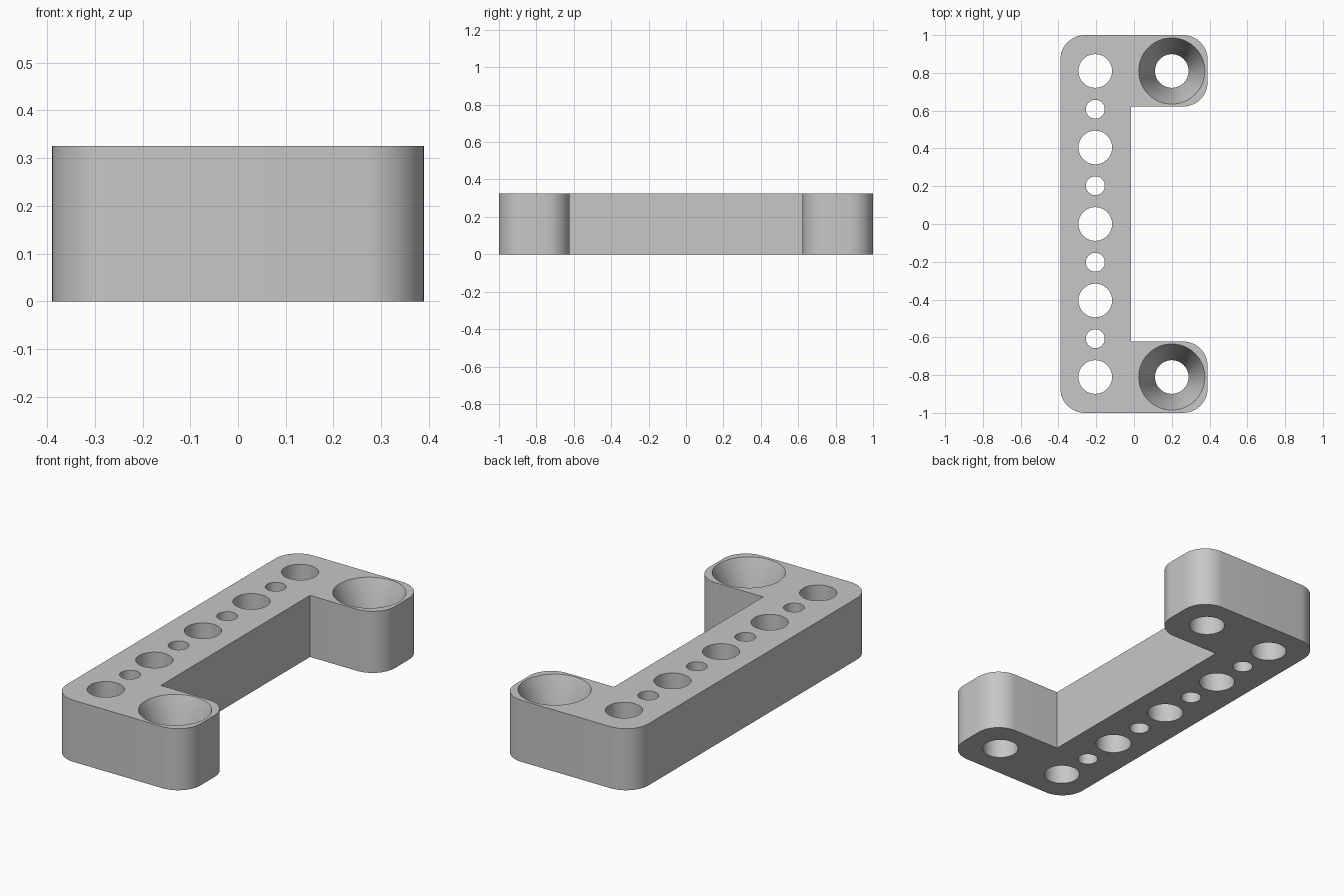
import bpy, bmesh, math

if "Cube" in bpy.data.objects:
    bpy.data.objects.remove(bpy.data.objects["Cube"], do_unlink=True)

WIDTH, LENGTH, HEIGHT = 0.39, 1.0, 0.325      # half width, half length, full height
INNER_X, INNER_Y = -0.015, 0.622              # edges of the recess between the arms
CORNER = 0.13
HOLE_X, ARM_HOLE_X, END_Y = -0.205, 0.2, 0.81
BIG, SMALL, SINK, SINK_DEPTH = 0.089, 0.05, 0.175, 0.22

# Single grey material
grey = bpy.data.materials.new("plain_grey")
grey.use_nodes = True
grey.diffuse_color = (0.57, 0.57, 0.57, 1)
grey.node_tree.nodes["Principled BSDF"].inputs["Base Color"].default_value = grey.diffuse_color


def make_object(name, bm):
    bmesh.ops.recalc_face_normals(bm, faces=bm.faces)
    mesh = bpy.data.meshes.new(name)
    bm.to_mesh(mesh)
    bm.free()
    mesh.materials.append(grey)
    obj = bpy.data.objects.new(name, mesh)
    bpy.context.collection.objects.link(obj)
    return obj


def rounded(cx, cy, start, steps=12):
    """Quarter-circle corner, counter-clockwise from the start angle."""
    angles = [math.radians(start + 90 * i / steps) for i in range(steps + 1)]
    return [(cx + CORNER * math.cos(a), cy + CORNER * math.sin(a)) for a in angles]


def add_lathe(bm, x, y, rings, sides=64):
    """Closed turned solid through (radius, height) rings."""
    loops = []
    for r, z in rings:
        loops.append([bm.verts.new((x + r * math.cos(2 * math.pi * i / sides),
                                    y + r * math.sin(2 * math.pi * i / sides), z))
                      for i in range(sides)])
    for low, high in zip(loops, loops[1:]):
        for i in range(sides):
            j = (i + 1) % sides
            bm.faces.new((low[i], low[j], high[j], high[i]))
    bm.faces.new(loops[0][::-1])
    bm.faces.new(loops[-1])


# C-shaped bracket body: rounded outline extruded upward
right, end = WIDTH - CORNER, LENGTH - CORNER
outline = (rounded(-right, -end, 180) + rounded(right, -end, 270)
           + rounded(right, -INNER_Y - CORNER, 0)
           + [(INNER_X, -INNER_Y), (INNER_X, INNER_Y)]
           + rounded(right, INNER_Y + CORNER, 270)
           + rounded(right, end, 0) + rounded(-right, end, 90))
bm = bmesh.new()
base = bm.faces.new([bm.verts.new((x, y, 0)) for x, y in outline])
top = bmesh.ops.extrude_face_region(bm, geom=[base])["geom"]
bmesh.ops.translate(bm, vec=(0, 0, HEIGHT),
                    verts=[g for g in top if isinstance(g, bmesh.types.BMVert)])
bracket = make_object("bracket_body", bm)

# Row of alternating large and small through holes
bm = bmesh.new()
for i in range(9):
    radius = SMALL if i % 2 else BIG
    add_lathe(bm, HOLE_X, END_Y * (i - 4) / 4, [(radius, -0.1), (radius, HEIGHT + 0.1)])

# Countersunk screw hole in each arm
slope = (SINK - BIG) / SINK_DEPTH
for side in (-1, 1):
    add_lathe(bm, ARM_HOLE_X, side * END_Y,
              [(BIG, -0.1), (BIG, HEIGHT - SINK_DEPTH),
               (SINK + slope * 0.1, HEIGHT + 0.1)])
cutter = make_object("hole_cutter", bm)
cutter.hide_render = True

# Cut the holes and remove the cutter
cut = bracket.modifiers.new("holes", 'BOOLEAN')
cut.operation = 'DIFFERENCE'
cut.solver = 'EXACT'
cut.object = cutter
bpy.ops.object.select_all(action='DESELECT')
bracket.select_set(True)
bpy.context.view_layer.objects.active = bracket
bpy.ops.object.modifier_apply(modifier=cut.name)
bpy.data.objects.remove(cutter, do_unlink=True)

# Smooth curved walls, crisp edges
bpy.ops.object.shade_smooth_by_angle(angle=math.radians(25))
